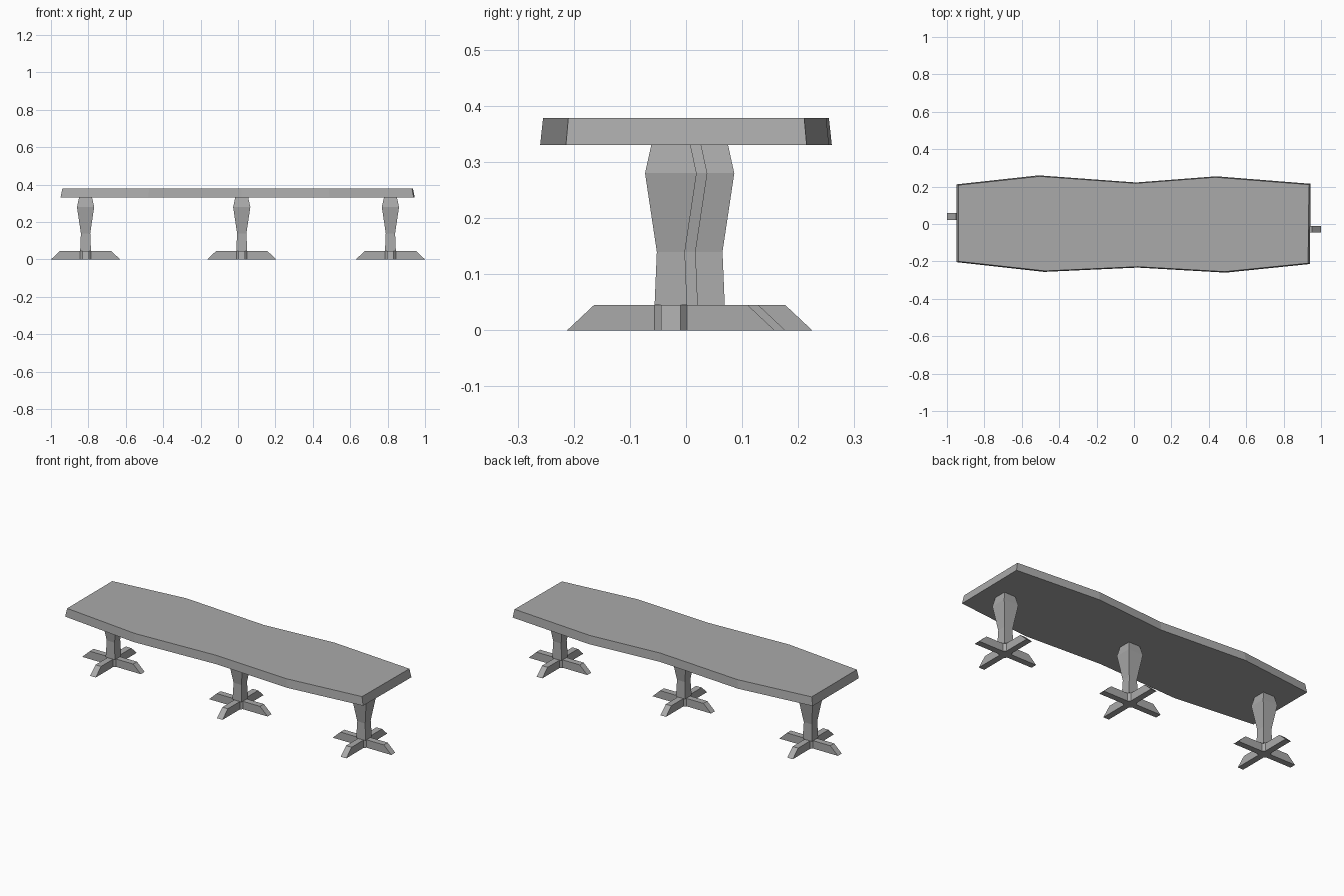
import bpy, bmesh
from mathutils import Vector

if "Cube" in bpy.data.objects:
    bpy.data.objects.remove(bpy.data.objects["Cube"])

grey = bpy.data.materials.new("plain grey")
grey.diffuse_color = (0.4, 0.4, 0.4, 1)
grey.use_nodes = True
grey.node_tree.nodes["Principled BSDF"].inputs["Base Color"].default_value = grey.diffuse_color


def loft(name, rings, loc=(0, 0, 0)):
    """Closed solid from stacked rings: list of (z, [(x, y), ...])."""
    bm = bmesh.new()
    loops = [[bm.verts.new((x, y, z)) for x, y in pts] for z, pts in rings]
    n = len(loops[0])
    for a, b in zip(loops, loops[1:]):
        for i in range(n):
            j = (i + 1) % n
            bm.faces.new((a[i], a[j], b[j], b[i]))
    bm.faces.new(loops[0][::-1])
    bm.faces.new(loops[-1])
    bmesh.ops.recalc_face_normals(bm, faces=bm.faces)
    me = bpy.data.meshes.new(name)
    bm.to_mesh(me)
    bm.free()
    me.materials.append(grey)
    ob = bpy.data.objects.new(name, me)
    ob.location = loc
    bpy.context.collection.objects.link(ob)
    return ob


def square(h):
    return [(-h, -h), (h, -h), (h, h), (-h, h)]


def cross(reach, w=0.0175, hub=0.029):
    """Four-armed outline with chamfered inner corners."""
    pts = []
    arm = [(hub, -w), (reach, -w), (reach, w), (hub, w)]
    for _ in range(4):
        pts += arm
        arm = [(-y, x) for x, y in arm]
    return pts


# Plank with a wavy outline, slightly wider at the bottom
outline = [(-0.949, -0.204), (-0.48, -0.256), (0.02, -0.233), (0.49, -0.26),
           (0.94, -0.214), (0.945, 0.215), (0.44, 0.255), (0.01, 0.222),
           (-0.51, 0.26), (-0.949, 0.212)]
top = [(x * 0.99, y * 0.98) for x, y in outline]
loft("bench_top", [(0.33, outline), (0.378, top)])

# Three legs with cross-shaped feet
for side, x, y in (("left", -0.815, 0.04), ("middle", 0.02, -0.008), ("right", 0.815, -0.027)):
    loft(side + "_foot", [(0, cross(0.185)), (0.045, cross(0.137))], (x, y, 0))
    loft(side + "_leg", [(0.045, square(0.029)), (0.14, square(0.025)),
                         (0.28, square(0.046)), (0.33, square(0.035))], (x, y, 0))
